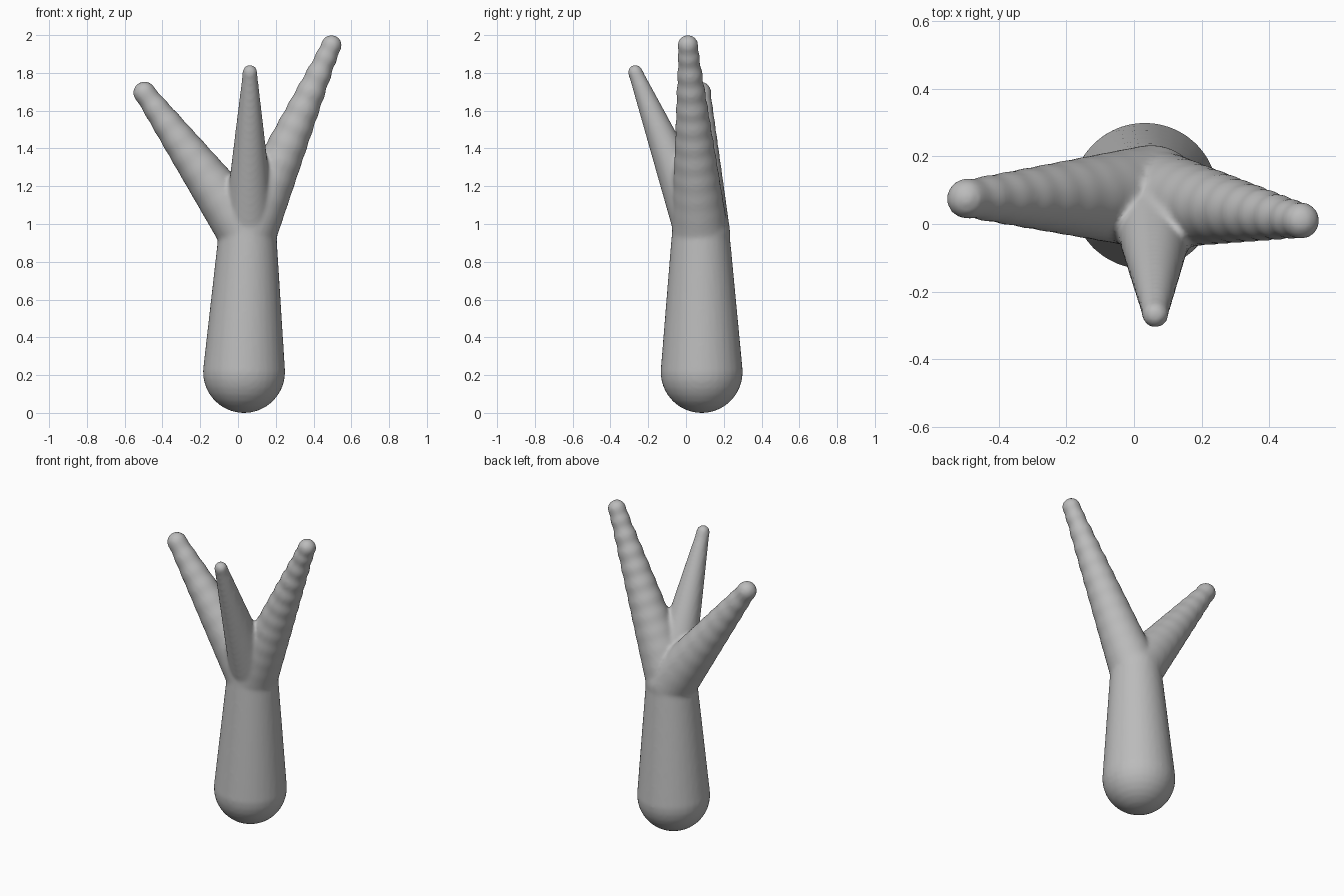
import bpy, bmesh, math
from mathutils import Vector

if "Cube" in bpy.data.objects:
    bpy.data.objects.remove(bpy.data.objects["Cube"])

SIDES = 32


def add_limb(bm, start, end, r_start, r_end, knob=0.0, ripple=0.0):
    """Tapered round-ended limb: hemisphere, cone (optionally rippled), hemisphere."""
    start, end = Vector(start), Vector(end)
    length = (end - start).length
    turn = Vector((0, 0, 1)).rotation_difference(end - start)
    tip = r_end + knob
    profile = []
    for i in range(1, 9):
        a = math.pi / 2 * i / 8
        profile.append((-r_start * math.cos(a), r_start * math.sin(a)))
    for i in range(1, 60):
        t = i / 60
        s = length * t
        if s < length - tip * 0.6:
            r = r_start + (r_end - r_start) * t
            r += ripple * t * math.sin(2 * math.pi * s / 0.1)
            profile.append((s, r))
    for i in range(8):
        a = math.pi / 2 * i / 8
        profile.append((length + tip * math.sin(a), tip * math.cos(a)))

    def place(x, y, z):
        return bm.verts.new(start + turn @ Vector((x, y, z)))

    rings = [[place(r * math.cos(2 * math.pi * k / SIDES),
                    r * math.sin(2 * math.pi * k / SIDES), s)
              for k in range(SIDES)] for s, r in profile]
    bottom, top = place(0, 0, -r_start), place(0, 0, length + tip)
    for k in range(SIDES):
        n = (k + 1) % SIDES
        bm.faces.new((bottom, rings[0][n], rings[0][k]))
        bm.faces.new((top, rings[-1][k], rings[-1][n]))
        for lo, hi in zip(rings, rings[1:]):
            bm.faces.new((lo[k], lo[n], hi[n], hi[k]))


grey = bpy.data.materials.new("plain grey")
grey.diffuse_color = (0.5, 0.5, 0.5, 1)
grey.use_nodes = True
grey.node_tree.nodes["Principled BSDF"].inputs["Base Color"].default_value = grey.diffuse_color

bm = bmesh.new()
# Trunk with rounded foot
add_limb(bm, (0.032, 0.083, 0.217), (0.05, 0.078, 0.93), 0.218, 0.155)
# Left, right and front branches
add_limb(bm, (0.05, 0.08, 0.95), (-0.495, 0.075, 1.695), 0.155, 0.056, 0.004, 0.002)
add_limb(bm, (0.055, 0.075, 0.95), (0.495, 0.01, 1.946), 0.15, 0.05, 0.005, 0.004)
add_limb(bm, (0.06, 0.08, 0.95), (0.063, -0.268, 1.803), 0.14, 0.038, 0.002)
mesh = bpy.data.meshes.new("forked_trunk")
bm.to_mesh(mesh)
bm.free()
mesh.materials.append(grey)

trunk = bpy.data.objects.new("forked_trunk", mesh)
bpy.context.collection.objects.link(trunk)

# Fuse the limbs into one skin and soften the forks
fuse = trunk.modifiers.new("fuse", 'REMESH')
fuse.mode = 'VOXEL'
fuse.voxel_size = 0.012
fuse.use_smooth_shade = True
soften = trunk.modifiers.new("soften", 'SMOOTH')
soften.factor = 0.5
soften.iterations = 6
